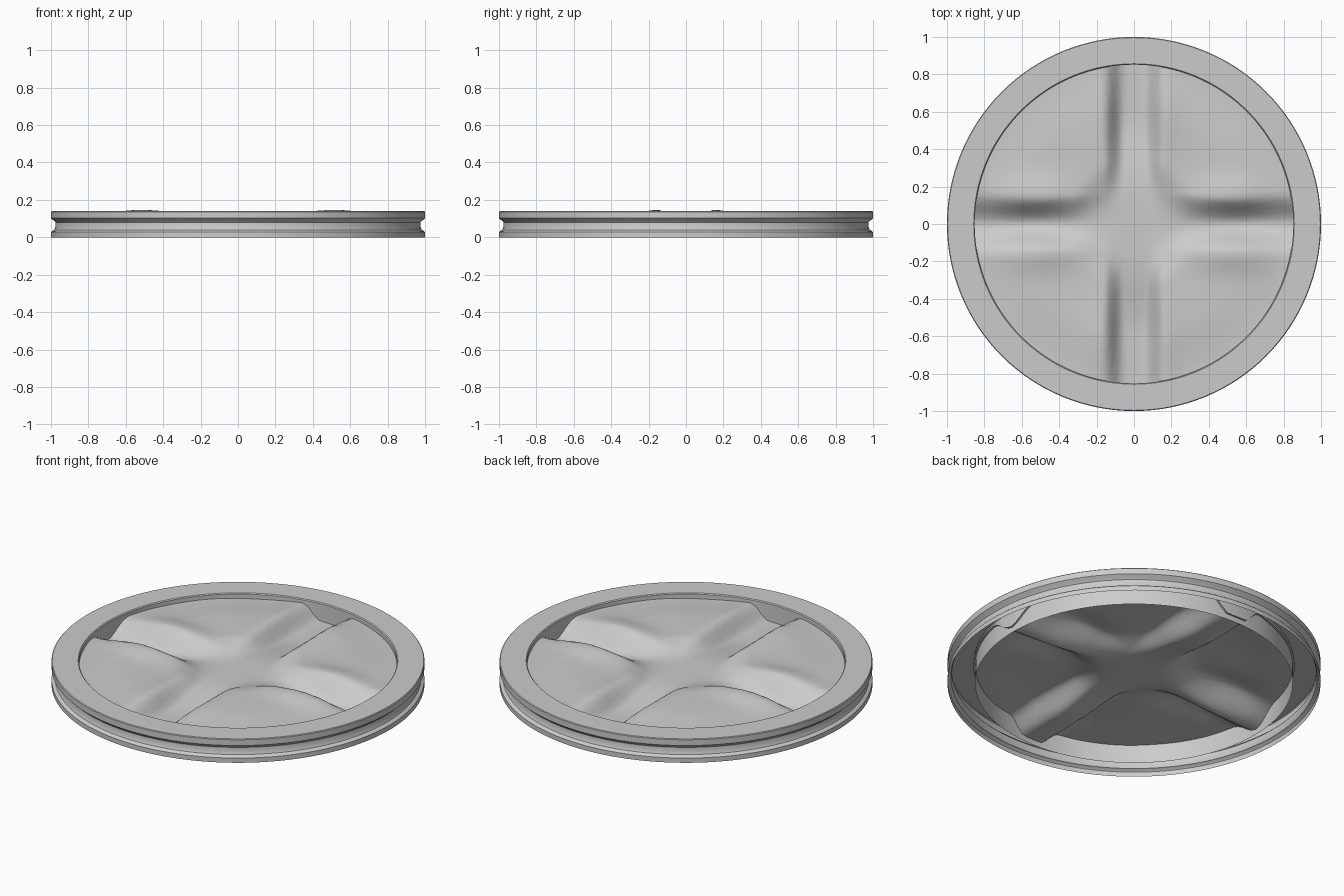
import bpy, bmesh, math

if "Cube" in bpy.data.objects:
    bpy.data.objects.remove(bpy.data.objects["Cube"])


def smooth(lo, hi, v):
    t = max(0.0, min(1.0, (v - lo) / (hi - lo)))
    return t * t * (3 - 2 * t)


def mix(a, b, t):
    return a + (b - a) * t


def finish(bm, name, angle):
    mesh = bpy.data.meshes.new(name)
    bm.to_mesh(mesh)
    bm.free()
    obj = bpy.data.objects.new(name, mesh)
    bpy.context.collection.objects.link(obj)
    bpy.ops.object.select_all(action='DESELECT')
    obj.select_set(True)
    bpy.context.view_layer.objects.active = obj
    bpy.ops.object.shade_smooth_by_angle(angle=math.radians(angle))
    return obj


def revolve(bm, rings, segs):
    # rings: list of functions angle -> (radius, z)
    rows = []
    for ring in rings:
        row = []
        for i in range(segs):
            a = 2 * math.pi * i / segs
            r, z = ring(a)
            row.append(bm.verts.new((r * math.cos(a), r * math.sin(a), z)))
        rows.append(row)
    for p, q in zip(rows, rows[1:]):
        for i in range(segs):
            j = (i + 1) % segs
            bm.faces.new((p[i], p[j], q[j], q[i]))
    return rows


# Grooved rim, a shell left open underneath
profile = [(1.0, 0.0), (1.0, 0.028), (0.995, 0.033), (0.982, 0.04),
           (0.976, 0.055), (0.976, 0.08), (0.983, 0.088), (0.993, 0.095),
           (1.0, 0.102), (1.0, 0.136), (0.996, 0.14), (0.857, 0.14),
           (0.852, 0.135), (0.852, 0.0)]
bm = bmesh.new()
revolve(bm, [lambda a, p=p: p for p in profile], 128)
finish(bm, "grooved_rim", 25)


# Soft sheet with four raised quarters and a cross of valleys
def sheet_height(x, y):
    a, b, r = abs(x), abs(y), math.hypot(x, y)
    wave = 0.012 * math.sin(9 * a)
    across_x = smooth(0.0, 0.155 + wave, b)
    across_y = smooth(0.055, 0.16, a)
    raised = across_x * across_y
    valley = mix(0.075, 0.032, smooth(0.15, 0.6, r))
    quarter = 0.122 - 0.012 * smooth(0.6, 0.85, r)
    # crests beside the valleys
    quarter += 0.024 * math.exp(-((a - 0.52) / 0.2) ** 2 - ((b - 0.16) / 0.09) ** 2)
    quarter += 0.012 * math.exp(-((a - 0.17) / 0.07) ** 2 - ((b - 0.6) / 0.25) ** 2)
    quarter = mix(0.082, quarter, smooth(0.15, 0.36, r))
    ripple = 0.002 * math.sin(11 * x + 4 * y) * math.sin(9 * y - 3 * x)
    return mix(valley, quarter, raised) + ripple * smooth(0.2, 0.4, r)


def sheet_ring(radius):
    def ring(a):
        return radius, sheet_height(radius * math.cos(a), radius * math.sin(a))
    return ring


bm = bmesh.new()
steps = 48
rows = revolve(bm, [sheet_ring(0.862 * (steps - k) / steps) for k in range(steps)], 160)
centre = bm.verts.new((0, 0, sheet_height(0, 0)))
for i in range(160):
    bm.faces.new((rows[-1][i], rows[-1][(i + 1) % 160], centre))
finish(bm, "draped_sheet", 60)
